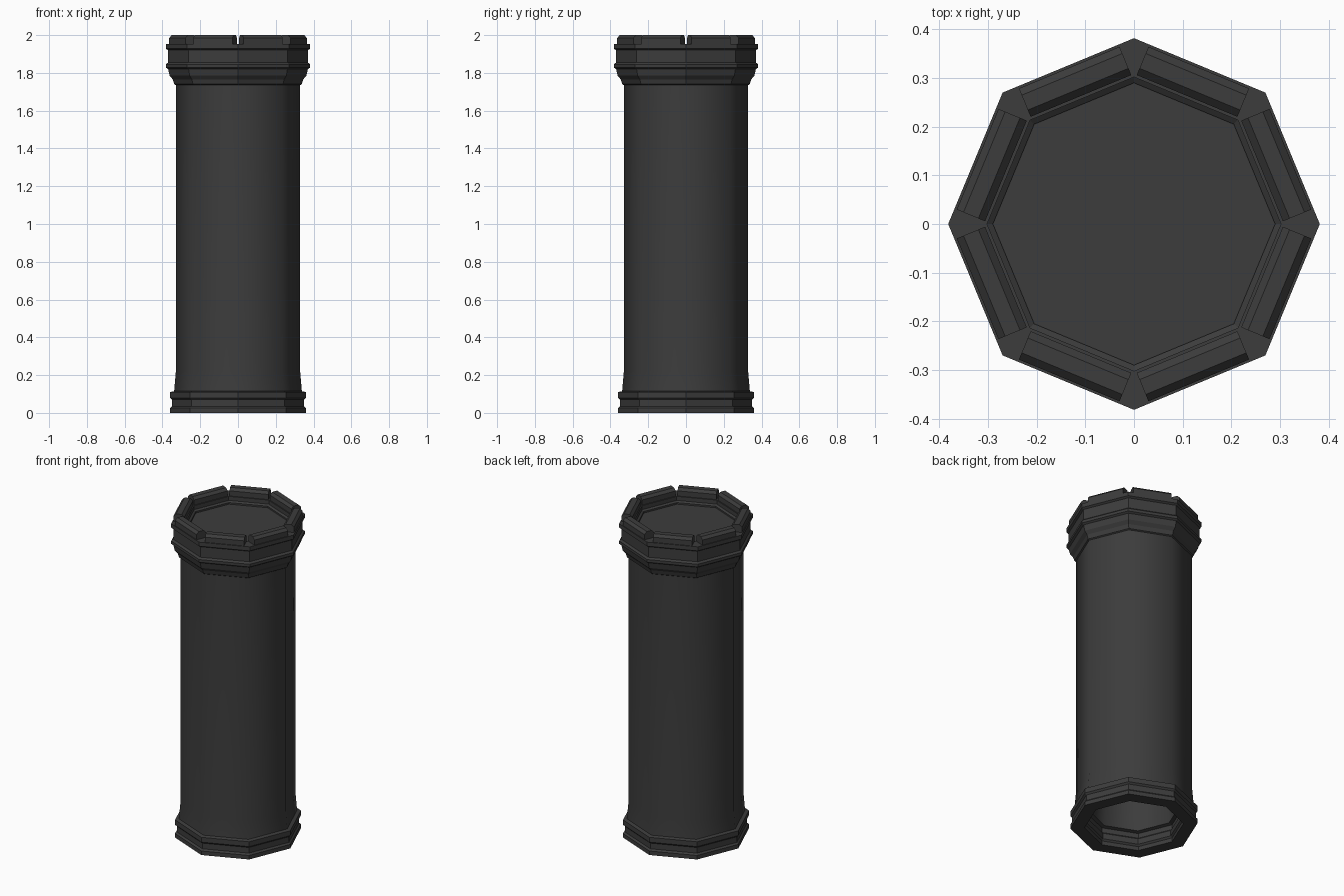
import bpy, bmesh
from math import cos, sin, pi
from mathutils import Matrix

if "Cube" in bpy.data.objects:
    bpy.data.objects.remove(bpy.data.objects["Cube"])

SIDES = 8
WALL = 0.08

stone = bpy.data.materials.new("dark_stone")
stone.diffuse_color = (0.045, 0.045, 0.045, 1)
stone.use_nodes = True
stone.node_tree.nodes["Principled BSDF"].inputs["Base Color"].default_value = stone.diffuse_color


def finish(name, bm):
    bmesh.ops.recalc_face_normals(bm, faces=bm.faces)
    mesh = bpy.data.meshes.new(name)
    bm.to_mesh(mesh)
    bm.free()
    mesh.materials.append(stone)
    ob = bpy.data.objects.new(name, mesh)
    bpy.context.collection.objects.link(ob)
    return ob


def ring(bm, r, z):
    return [bm.verts.new((r * cos(2 * pi * i / SIDES), r * sin(2 * pi * i / SIDES), z))
            for i in range(SIDES)]


# Hollow tower wall: outer profile (corner radius, height), inner one offset by the wall
profile = [(0.36, 0), (0.36, 0.025), (0.35, 0.035), (0.35, 0.07), (0.36, 0.08), (0.36, 0.11),
           (0.338, 0.115), (0.329, 0.22), (0.329, 1.735), (0.337, 1.74), (0.345, 1.765),
           (0.362, 1.785), (0.37, 1.82), (0.382, 1.828), (0.382, 1.845), (0.37, 1.855),
           (0.37, 1.92), (0.382, 1.928), (0.382, 1.953)]
bm = bmesh.new()
loop = profile + [(r - WALL, z) for r, z in reversed(profile)]
rings = [ring(bm, r, z) for r, z in loop]
for k, a in enumerate(rings):
    b = rings[(k + 1) % len(rings)]
    for i in range(SIDES):
        j = (i + 1) % SIDES
        f = bm.faces.new((a[i], a[j], b[j], b[i]))
        f.smooth = 0.115 < f.calc_center_median().z < 1.73   # soft shaft, crisp mouldings
finish("tower_wall", bm)

# Roof floor inside the parapet
bm = bmesh.new()
bm.faces.new(ring(bm, 0.302, 1.91))
finish("roof_floor", bm)

# Chamfered battlement blocks, one per side
section = [(0.285, 1.95), (0.285, 1.985), (0.300, 2.0), (0.333, 2.0), (0.348, 1.985), (0.348, 1.95)]
for k in range(SIDES):
    bm = bmesh.new()
    ends = [[bm.verts.new((n, t, z)) for n, z in section] for t in (-0.112, 0.112)]
    for e in ends:
        bm.faces.new(e)
    for i in range(len(section)):
        j = (i + 1) % len(section)
        bm.faces.new((ends[0][i], ends[0][j], ends[1][j], ends[1][i]))
    bm.transform(Matrix.Rotation(2 * pi * (k + 0.5) / SIDES, 4, 'Z'))
    finish(f"battlement_{k + 1}", bm)
